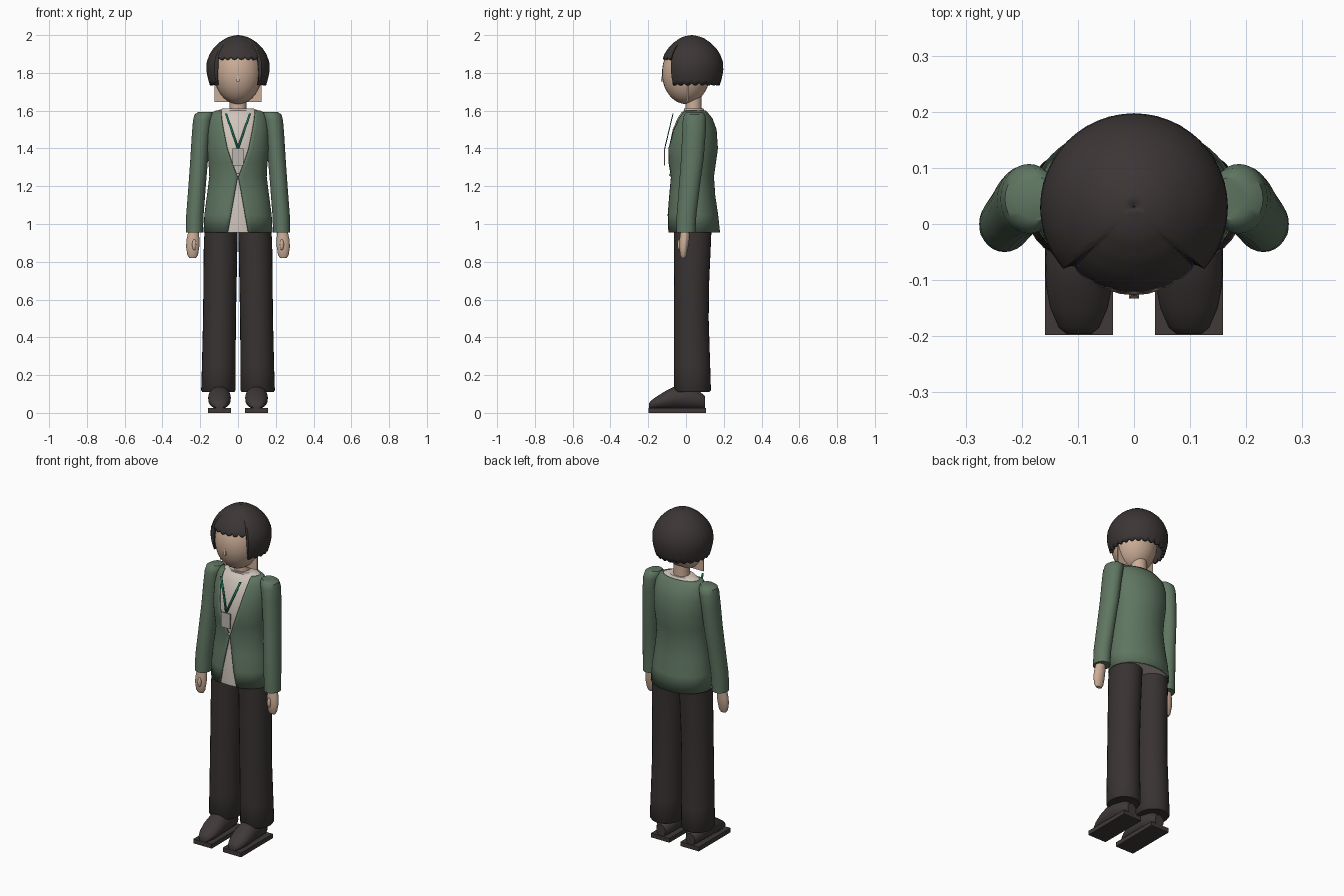
import bpy, bmesh
from math import sin, cos, pi, asin
from mathutils import Vector

if "Cube" in bpy.data.objects:
    bpy.data.objects.remove(bpy.data.objects["Cube"])


def material(name, rgb):
    m = bpy.data.materials.new(name)
    m.use_nodes = True
    m.diffuse_color = (*rgb, 1)
    m.node_tree.nodes["Principled BSDF"].inputs["Base Color"].default_value = (*rgb, 1)
    return m


HAIR = material("dark hair", (0.045, 0.036, 0.036))
TROUSER = material("charcoal trousers", (0.04, 0.033, 0.032))
SHOE = material("dark shoe", (0.05, 0.04, 0.04))
GREEN = material("sage jacket", (0.115, 0.18, 0.12))
SKIN = material("skin", (0.60, 0.42, 0.31))
SHIRT = material("cream shirt", (0.62, 0.55, 0.49))
TEAL = material("teal strap", (0.01, 0.17, 0.10))
BADGE = material("badge grey", (0.50, 0.46, 0.43))
parts = []


def make(name, bm, mat, thickness=0):
    mesh = bpy.data.meshes.new(name)
    bm.to_mesh(mesh)
    bm.free()
    mesh.materials.append(mat)
    ob = bpy.data.objects.new(name, mesh)
    bpy.context.collection.objects.link(ob)
    if thickness:
        mod = ob.modifiers.new("thickness", 'SOLIDIFY')
        mod.thickness = thickness
        mod.offset = -1
    parts.append(ob)
    return ob


def skin_rows(rows, closed):
    """Bridge rows of points into a surface; closed rows also get end caps."""
    bm = bmesh.new()
    vs = [[bm.verts.new(p) for p in r] for r in rows]
    n = len(vs[0])
    for a, b in zip(vs, vs[1:]):
        for j in range(n if closed else n - 1):
            k = (j + 1) % n
            bm.faces.new((a[j], a[k], b[k], b[j]))
    if closed:
        bm.faces.new(vs[0][::-1])
        bm.faces.new(vs[-1])
        bmesh.ops.recalc_face_normals(bm, faces=bm.faces)
    return bm


def loft(name, rings, mat, n=28):
    """Rings are (cx, cy, z, rx, ry), stacked upwards."""
    angles = [2 * pi * j / n for j in range(n)]
    rows = [[(cx + rx * sin(a), cy - ry * cos(a), z) for a in angles]
            for cx, cy, z, rx, ry in rings]
    return make(name, skin_rows(rows, True), mat)


def box(name, lo, hi, mat):
    bm = bmesh.new()
    bmesh.ops.create_cube(bm, size=1)
    for v in bm.verts:
        v.co = [(l + h) / 2 + c * (h - l) for l, h, c in zip(lo, hi, v.co)]
    return make(name, bm, mat)


def ball(name, centre, radii, mat):
    bm = bmesh.new()
    bmesh.ops.create_uvsphere(bm, u_segments=32, v_segments=20, radius=1)
    for v in bm.verts:
        v.co = [c + r * p for c, r, p in zip(centre, radii, v.co)]
    return make(name, bm, mat)


def strip(name, a, b, width, mat):
    """Flat strap between two points, facing the front."""
    a, b, w = Vector(a), Vector(b), Vector((width / 2, 0, 0))
    bm = bmesh.new()
    bm.faces.new([bm.verts.new(p) for p in (a - w, a + w, b + w, b - w)])
    return make(name, bm, mat, 0.005)


# Head, jaw plate, nose and neck
ball("head", (0, 0, 1.80), (0.126, 0.127, 0.165), SKIN)
box("jaw_plate", (-0.125, 0.005, 1.645), (0.125, 0.012, 1.77), SKIN)
nose = box("nose", (-0.009, -0.133, 1.755), (0.009, -0.115, 1.79), SKIN)
for v in nose.data.vertices:
    if v.co.z > 1.78:
        v.co.x *= 0.5
        v.co.y = max(v.co.y, -0.127)
loft("neck", [(0, 0.04, 1.56, 0.05, 0.047), (0, 0.04, 1.62, 0.045, 0.043),
              (0, 0.04, 1.70, 0.045, 0.043)], SKIN)

# Bobbed hair: a dome with a high fringe and a scalloped hem
HAIR_PROFILE = [(1.72, 0.145), (1.78, 0.162), (1.82, 0.168), (1.86, 0.165), (1.90, 0.15),
                (1.93, 0.13), (1.96, 0.1), (1.985, 0.063), (1.995, 0.035), (2.0, 0.002)]


def hair_radius(z):
    for (z0, r0), (z1, r1) in zip(HAIR_PROFILE, HAIR_PROFILE[1:]):
        if z <= z1:
            return r0 + (r1 - r0) * (z - z0) / (z1 - z0)
    return 0.002


rows, COLS, STEPS = [], 96, 16
for i in range(STEPS + 1):
    row = []
    for j in range(COLS + 1):
        a = 2 * pi * j / COLS
        front = cos(a) > 0.66
        hem = (1.872 if front else 1.732) + 0.012 * (1 - abs(sin(j * pi / 4)))
        z = 2.0 - (2.0 - hem) * (1 - i / STEPS) ** 1.6
        r = hair_radius(z) * (0.96 if front else 1)
        row.append((r * sin(a), 0.03 - r * cos(a), z))
    rows.append(row)
bm = skin_rows(rows, False)
bmesh.ops.remove_doubles(bm, verts=bm.verts, dist=0.0005)
make("hair", bm, HAIR, 0.018)

# Torso: z, half width, front y, back y, half width of the jacket opening
TORSO = [(0.955, 0.183, -0.10, 0.18, 0.055), (1.05, 0.178, -0.10, 0.17, 0.038),
         (1.15, 0.165, -0.09, 0.155, 0.02), (1.25, 0.152, -0.08, 0.148, 0.002),
         (1.32, 0.156, -0.094, 0.158, 0.03), (1.40, 0.165, -0.102, 0.169, 0.058),
         (1.50, 0.165, -0.08, 0.162, 0.078), (1.56, 0.155, -0.055, 0.14, 0.088),
         (1.59, 0.138, -0.035, 0.115, 0.09), (1.602, 0.115, -0.02, 0.105, 0.088)]
rows = []
for z, rx, y0, y1, w in TORSO:
    start = asin(w / rx)
    angles = [start + (2 * pi - 2 * start) * j / 48 for j in range(49)]
    rows.append([(rx * sin(a), (y0 + y1) / 2 - (y1 - y0) / 2 * cos(a), z) for a in angles])
make("jacket", skin_rows(rows, False), GREEN, 0.008)
loft("shirt", [(0, (y0 + y1) / 2, z, rx - 0.01, (y1 - y0) / 2 - 0.01)
               for z, rx, y0, y1, w in TORSO]
     + [(0, 0.04, 1.612, 0.08, 0.052)], SHIRT, 48)
ball("jacket_button", (0, -0.083, 1.26), (0.008, 0.006, 0.008), BADGE)

# Lanyard and badge
box("badge", (-0.03, -0.117, 1.31), (0.03, -0.111, 1.40), BADGE)

for side, s in (("left", 1), ("right", -1)):
    strip(side + "_lanyard", (s * 0.064, -0.066, 1.585), (0, -0.11, 1.40), 0.011, TEAL)

    # Arm: padded shoulder tapering down to the cuff
    loft(side + "_sleeve", [(s * x, y, z, rx, ry) for x, y, z, rx, ry in (
        (0.231, 0.0, 0.955, 0.045, 0.05), (0.228, 0.003, 1.05, 0.046, 0.052),
        (0.215, 0.02, 1.22, 0.046, 0.056), (0.205, 0.034, 1.35, 0.047, 0.06),
        (0.195, 0.042, 1.48, 0.049, 0.062), (0.187, 0.045, 1.55, 0.051, 0.062),
        (0.180, 0.045, 1.58, 0.050, 0.055), (0.172, 0.045, 1.594, 0.036, 0.038))], GREEN)
    loft(side + "_hand", [(s * x, y, z, rx, ry) for x, y, z, rx, ry in (
        (0.240, -0.014, 0.82, 0.018, 0.010), (0.240, -0.014, 0.835, 0.028, 0.017),
        (0.240, -0.012, 0.88, 0.035, 0.024), (0.238, -0.008, 0.92, 0.034, 0.026),
        (0.235, -0.004, 0.97, 0.026, 0.024))], SKIN, 20)
    ball(side + "_thumb", (s * 0.232, -0.036, 0.89), (0.011, 0.010, 0.028), SKIN)

    # Trouser leg, slightly flared at the hem
    loft(side + "_trouser_leg", [(s * x, y, z, rx, ry) for x, y, z, rx, ry in (
        (0.104, 0.034, 0.11, 0.084, 0.09), (0.104, 0.034, 0.12, 0.091, 0.098),
        (0.102, 0.032, 0.25, 0.089, 0.096), (0.098, 0.028, 0.5, 0.087, 0.092),
        (0.095, 0.030, 0.7, 0.088, 0.093), (0.092, 0.034, 0.9, 0.089, 0.098),
        (0.088, 0.036, 1.0, 0.086, 0.1))], TROUSER)

    # Shoe: rounded upper lofted from toe to heel on a flat sole
    upper = []
    for y, rx, top in ((-0.196, 0.022, 0.05), (-0.185, 0.036, 0.066), (-0.15, 0.051, 0.09),
                       (-0.11, 0.059, 0.115), (-0.06, 0.06, 0.14), (0.0, 0.057, 0.14),
                       (0.07, 0.048, 0.115), (0.1, 0.03, 0.09)):
        mid, rz = (top + 0.02) / 2, (top - 0.02) / 2
        upper.append([(s * 0.098 + rx * sin(2 * pi * j / 24), y,
                       mid + rz * cos(2 * pi * j / 24)) for j in range(24)])
    make(side + "_shoe_upper", skin_rows(upper, True), SHOE)
    box(side + "_shoe_sole", (s * 0.098 - 0.061, -0.198, 0), (s * 0.098 + 0.061, 0.105, 0.026), SHOE)

# Smooth shading with sharp creases
bpy.ops.object.select_all(action='DESELECT')
for ob in parts:
    ob.select_set(True)
bpy.context.view_layer.objects.active = parts[0]
bpy.ops.object.shade_smooth_by_angle(angle=0.7)
